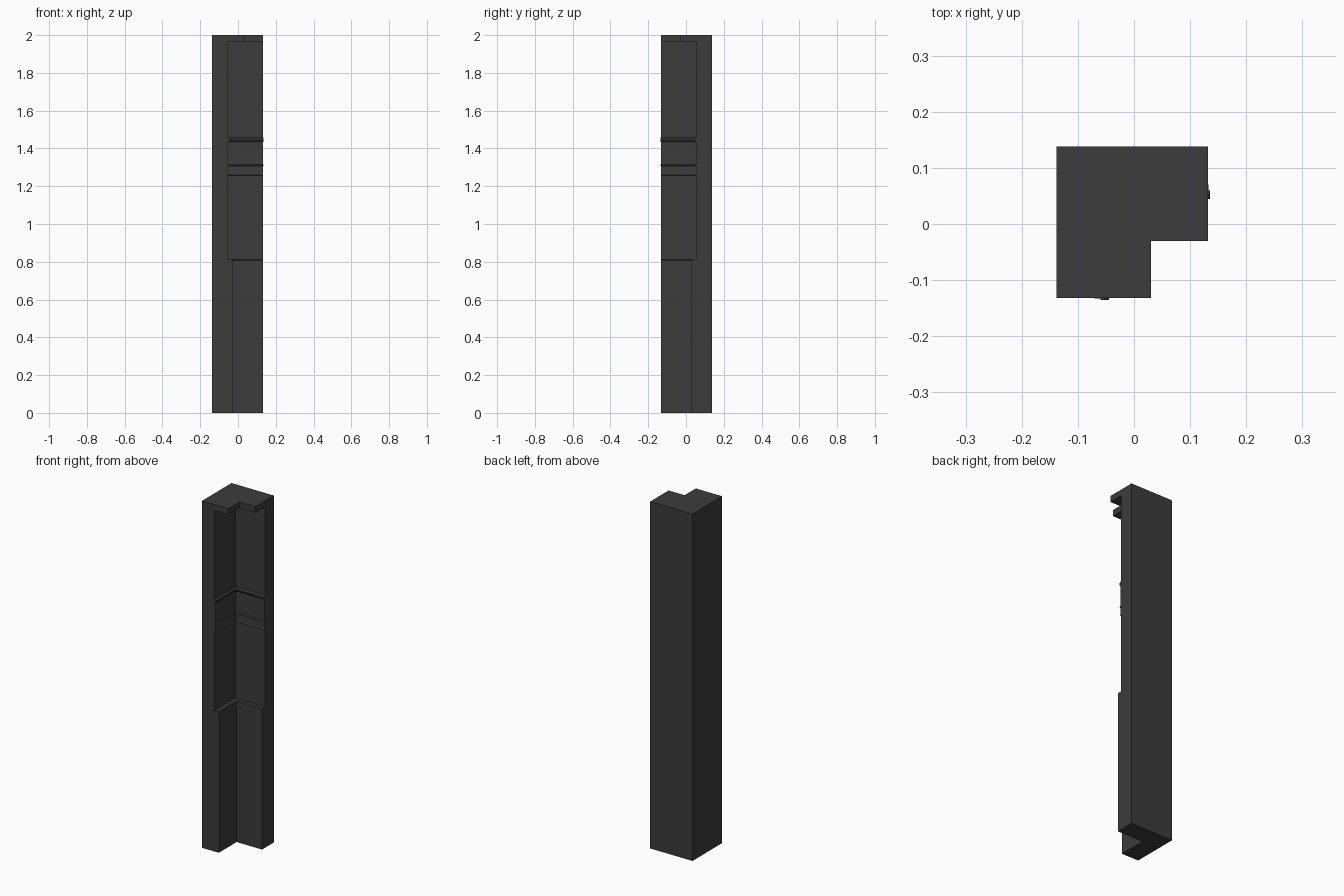
import bpy, bmesh

if "Cube" in bpy.data.objects:
    bpy.data.objects.remove(bpy.data.objects["Cube"])

OUT, END = 0.138, 0.132   # outer wall offset, arm end offset

mat = bpy.data.materials.new("dark_grey")
mat.diffuse_color = (0.045, 0.045, 0.045, 1)
mat.use_nodes = True
mat.node_tree.nodes["Principled BSDF"].inputs["Base Color"].default_value = mat.diffuse_color


def finish(name, bm):
    bmesh.ops.recalc_face_normals(bm, faces=bm.faces)
    me = bpy.data.meshes.new(name)
    bm.to_mesh(me)
    bm.free()
    me.materials.append(mat)
    ob = bpy.data.objects.new(name, me)
    bpy.context.collection.objects.link(ob)
    return ob


def skin(name, rings, closed_ring=True):
    """Bridge equal-length loops and cap both ends."""
    bm = bmesh.new()
    loops = [[bm.verts.new(p) for p in r] for r in rings]
    n = len(loops[0])
    for a, b in zip(loops, loops[1:]):
        for i in range(n):
            j = (i + 1) % n
            bm.faces.new((a[i], a[j], b[j], b[i]))
    bm.faces.new(loops[0])
    bm.faces.new(loops[-1])
    return finish(name, bm)


def corner_block(name, profile):
    """L-shaped column; profile lists (inner corner offset, height)."""
    skin(name, [[(-OUT, OUT, z), (-OUT, -END, z), (c, -END, z),
                 (c, -c, z), (END, -c, z), (END, OUT, z)] for c, z in profile])


def rail(name, section, end):
    """Moulding mitred around the inner corner; section lists (offset, height)."""
    skin(name, [[(c, -end, z) for c, z in section],
                [(c, -c, z) for c, z in section],
                [(end, -c, z) for c, z in section]])


# Whole column: thick base, recessed wall, overhanging cap
corner_block("corner_column", [
    (-0.03, 0), (-0.03, 0.808), (-0.034, 0.813), (-0.056, 0.813),
    (-0.056, 1.965), (0.03, 1.965), (0.03, 2.0)])

# Flat band across the recessed wall
rail("wall_band", [(-0.07, 1.262), (-0.052, 1.262), (-0.052, 1.44), (-0.07, 1.44)], 0.1325)

# Mouldings
rail("upper_rail", [(-0.06, 1.435), (-0.05, 1.435), (-0.045, 1.442),
                    (-0.045, 1.45), (-0.053, 1.457), (-0.06, 1.457)], 0.135)
rail("middle_rail", [(-0.06, 1.306), (-0.05, 1.306), (-0.047, 1.309),
                     (-0.052, 1.316), (-0.06, 1.316)], 0.135)
rail("lower_rail", [(-0.06, 1.257), (-0.053, 1.257), (-0.049, 1.26),
                    (-0.052, 1.266), (-0.06, 1.266)], 0.133)
